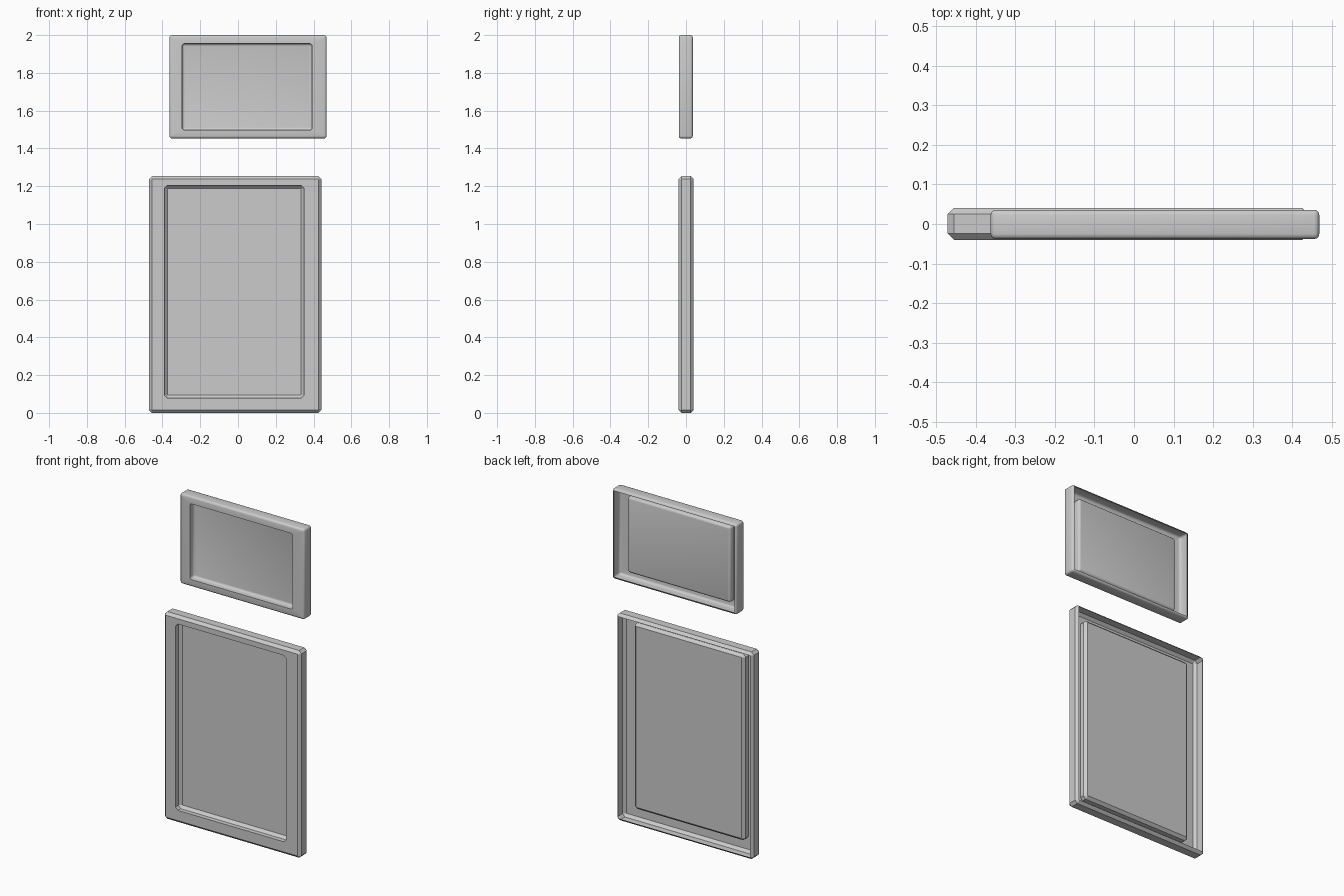
import bpy, bmesh
from math import sin, cos, pi, radians

if "Cube" in bpy.data.objects:
    bpy.data.objects.remove(bpy.data.objects["Cube"])


def loop_points(rect, inset, y, radius, seg):
    """Rectangle in the xz plane with cut or rounded corners."""
    x0, x1, z0, z1 = rect
    x0, x1, z0, z1 = x0 + inset, x1 - inset, z0 + inset, z1 - inset
    r = max(radius - inset, 0.0015)
    pts = []
    corners = [(x1 - r, z1 - r), (x0 + r, z1 - r), (x0 + r, z0 + r), (x1 - r, z0 + r)]
    for k, (cx, cz) in enumerate(corners):
        for s in range(seg + 1):
            a = (k + s / seg) * pi / 2
            pts.append((cx + r * cos(a), y, cz + r * sin(a)))
    return pts


def arc(b, seg):
    """Quarter bevel as (inset, depth from the outer face) pairs, wall to face."""
    return [(b * (1 - cos(t * pi / 2 / seg)), b * (1 - sin(t * pi / 2 / seg)))
            for t in range(seg + 1)]


def framed_panel(name, outer, opening, back, front, panel_y, bevel, seg, angle):
    # open-backed shell: back lip, side wall, front face, recess, panel
    outside = arc(bevel, seg)
    loops = [(outer, i, back - d) for i, d in reversed(outside)]
    loops += [(outer, i, front + d) for i, d in outside]
    loops.append((opening, 0, front))
    loops += [(opening, i, panel_y - d) for i, d in outside]

    bm = bmesh.new()
    rings = [[bm.verts.new(p) for p in loop_points(r, i, y, bevel, seg)]
             for r, i, y in loops]
    for a, b in zip(rings, rings[1:]):
        n = len(a)
        for j in range(n):
            k = (j + 1) % n
            bm.faces.new((a[j], a[k], b[k], b[j]))
    bm.faces.new(rings[-1])
    bmesh.ops.recalc_face_normals(bm, faces=bm.faces)
    # make the panel face the front
    bm.faces.ensure_lookup_table()
    if bm.faces[-1].normal.y > 0:
        bmesh.ops.reverse_faces(bm, faces=bm.faces)
    me = bpy.data.meshes.new(name)
    bm.to_mesh(me)
    bm.free()
    ob = bpy.data.objects.new(name, me)
    bpy.context.collection.objects.link(ob)
    bpy.ops.object.select_all(action='DESELECT')
    ob.select_set(True)
    bpy.context.view_layer.objects.active = ob
    bpy.ops.object.shade_smooth_by_angle(angle=radians(angle))


# large portrait frame, single-cut bevels
framed_panel("large_frame", (-0.472, 0.442, 0.0, 1.253), (-0.39, 0.35, 0.078, 1.205),
             0.041, -0.04, 0.003, 0.016, 1, 30)
# small landscape frame, rounded bevels
framed_panel("small_frame", (-0.363, 0.469, 1.453, 2.0), (-0.296, 0.392, 1.497, 1.955),
             0.036, -0.038, 0.0, 0.013, 3, 40)
